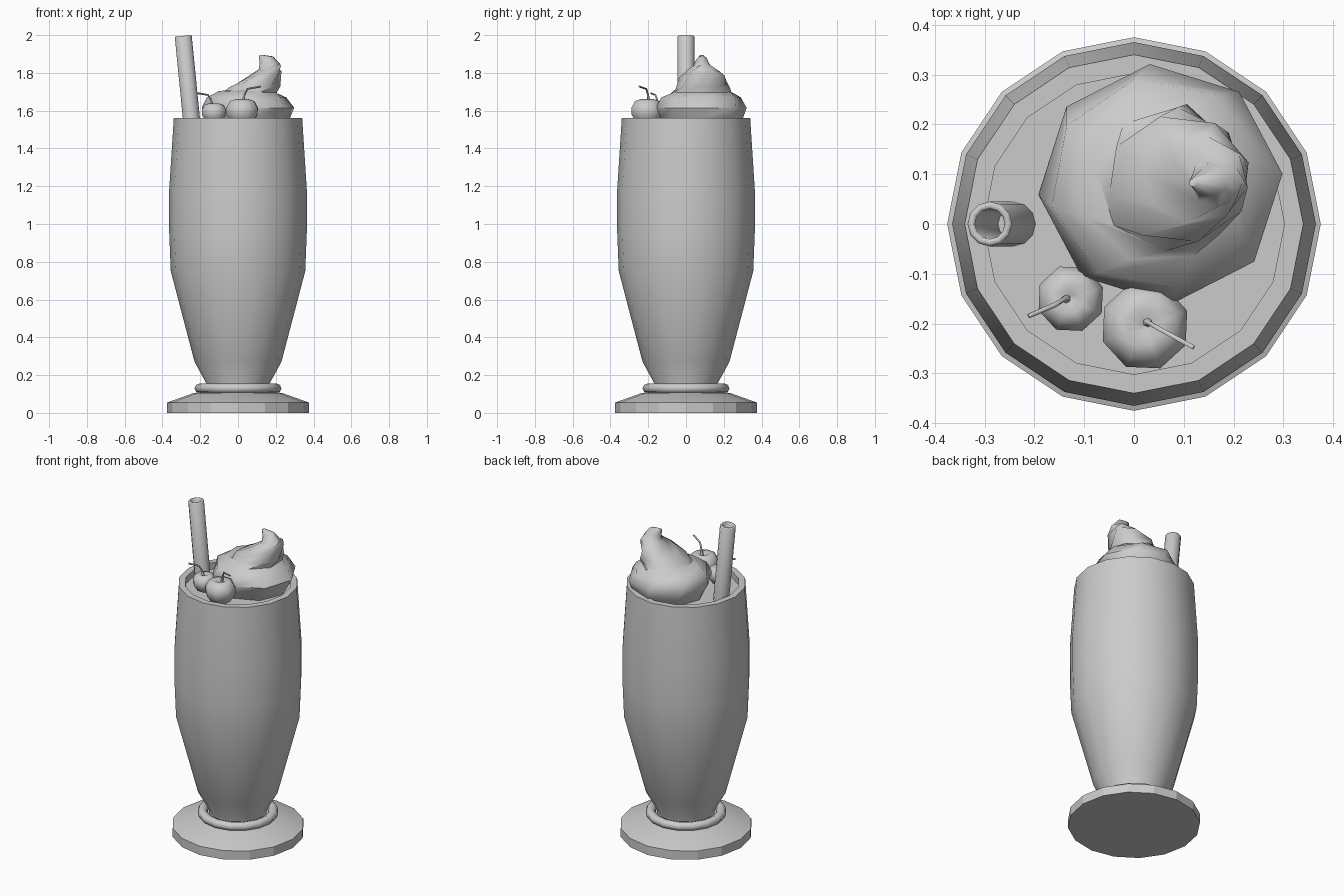
import bpy, bmesh
from math import sin, cos, pi, radians, atan2
from mathutils import Vector, Matrix

if "Cube" in bpy.data.objects:
    bpy.data.objects.remove(bpy.data.objects["Cube"])


def finish(bm, name, angle=35):
    bmesh.ops.recalc_face_normals(bm, faces=bm.faces[:])
    me = bpy.data.meshes.new(name)
    bm.to_mesh(me)
    bm.free()
    ob = bpy.data.objects.new(name, me)
    bpy.context.collection.objects.link(ob)
    bpy.ops.object.select_all(action='DESELECT')
    ob.select_set(True)
    bpy.context.view_layer.objects.active = ob
    bpy.ops.object.shade_smooth_by_angle(angle=radians(angle))
    return ob


def loft(rings, caps=True, loop=False):
    """Bridge equal-sized rings of points with quads."""
    bm = bmesh.new()
    vs = [[bm.verts.new(p) for p in r] for r in rings]
    n = len(vs[0])
    pairs = list(zip(vs, vs[1:])) + ([(vs[-1], vs[0])] if loop else [])
    for a, b in pairs:
        for i in range(n):
            j = (i + 1) % n
            bm.faces.new((a[i], a[j], b[j], b[i]))
    if caps and not loop:
        bm.faces.new(vs[0])
        bm.faces.new(vs[-1])
    return bm


def ring(r, z, n=16):
    return [(r * cos(2 * pi * i / n), r * sin(2 * pi * i / n), z) for i in range(n)]


def lathe(name, profile, n=16, loop=False, matrix=None, angle=35):
    bm = loft([ring(r, z, n) for r, z in profile], loop=loop)
    if matrix:
        bm.transform(matrix)
    return finish(bm, name, angle)


# Foot, collar ring and glass
lathe("foot", [(.375, 0), (.375, .055), (.235, .105), (.16, .115)], angle=15)
lathe("collar_ring", [(.202 + .028 * cos(a * pi / 4), .13 + .026 * sin(a * pi / 4))
                      for a in range(8)], loop=True, angle=60)
lathe("glass", [(.165, .11), (.167, .155), (.23, .27), (.356, .75), (.364, .95),
                (.365, 1.17), (.34, 1.56), (.302, 1.56), (.302, 1.515)])

# Straw: tilted hollow tube with rounded lip
base, top = Vector((-.237, 0, 1.46)), Vector((-.29, 0, 1.996))
d = top - base
L = d.length
tilt = Matrix.Translation(base) @ Matrix.Rotation(atan2(d.x, d.z), 4, 'Y')
lathe("straw", [(.045, 0), (.045, L - .005), (.041, L), (.034, L), (.03, L - .005), (.03, 0)],
      n=12, loop=True, matrix=tilt, angle=60)

# Whipped cream: leaning, twisting rings (cx, cy, rx, ry, z, rise to the right, twist)
layers = [(.05, .08, .19, .19, 1.50, 0, 0),
          (.055, .082, .22, .22, 1.56, 0, 0),
          (.053, .08, .246, .242, 1.615, 0, 5),
          (.045, .08, .215, .215, 1.67, 0, 12),
          (.05, .085, .165, .165, 1.70, -.005, 25),
          (.075, .09, .15, .145, 1.715, .015, 40),
          (.09, .09, .145, .13, 1.765, .045, 60),
          (.125, .09, .105, .09, 1.80, .04, 80),
          (.165, .085, .055, .05, 1.835, .015, 95),
          (.15, .085, .037, .03, 1.868, .02, 105),
          (.118, .083, .008, .008, 1.893, .003, 110)]
rings = []
for cx, cy, rx, ry, z, rise, tw in layers:
    pts = []
    for i in range(8):
        a = 2 * pi * i / 8 + radians(tw)
        pts.append((cx + rx * cos(a), cy + ry * sin(a), z + rise * cos(a)))
    # keep ring starts aligned with the twist for a swirled flow
    rings.append(pts)
finish(loft(rings), "whipped_cream", 50)


# Drink surface
lathe("drink", [(.302, 1.49), (.302, 1.52)])


def cherry(name, c, r, path):
    prof = [(.25, -.95), (.65, -.72), (.95, -.25), (.98, .15), (.75, .55), (.4, .66), (.1, .5)]
    lathe(name, [(r * a, r * b) for a, b in prof], n=8,
          matrix=Matrix.Translation(c) @ Matrix.Rotation(radians(20), 4, 'Z'), angle=60)
    # Stem: thin bent tube
    pts = [Vector(p) for p in path]
    out = []
    for i, p in enumerate(pts):
        t = (pts[min(i + 1, len(pts) - 1)] - pts[max(i - 1, 0)]).normalized()
        u = t.cross(Vector((.5, 1, 0))).normalized()
        v = t.cross(u)
        rad = .010 if i == 0 else .005
        out.append([p + rad * (u * cos(k * pi / 3) + v * sin(k * pi / 3)) for k in range(6)])
    finish(loft(out), name + "_stem", 60)


# Two cherries
cherry("large_cherry", Vector((.022, -.205, 1.600)), .092,
       [(.026, -.197, 1.64), (.033, -.2, 1.68), (.05, -.21, 1.715), (.12, -.248, 1.728)])
cherry("small_cherry", Vector((-.127, -.15, 1.592)), .07,
       [(-.135, -.15, 1.62), (-.142, -.152, 1.655), (-.158, -.162, 1.683), (-.212, -.185, 1.692)])
